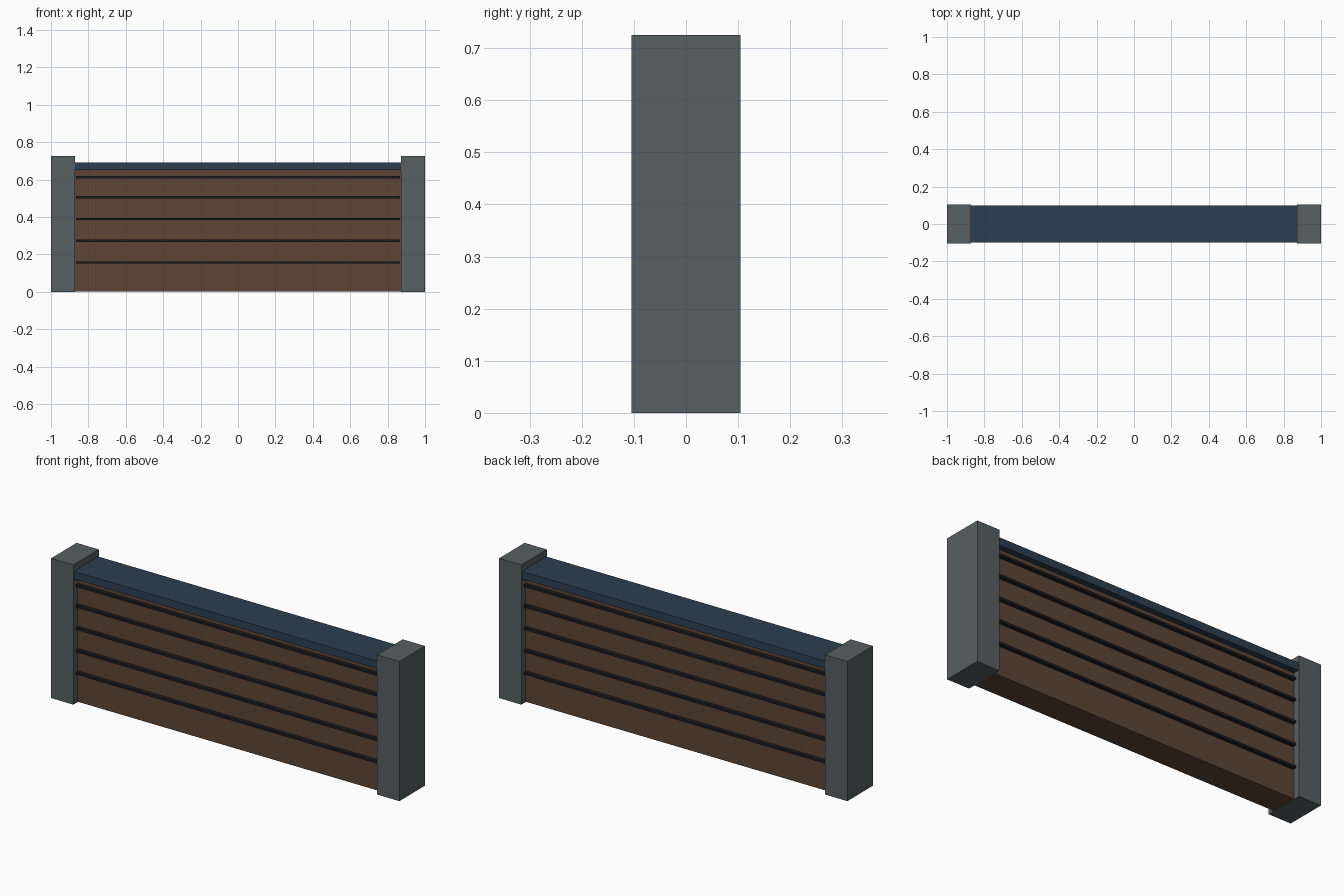
import bpy

cube = bpy.data.objects.get("Cube")
if cube:
    bpy.data.objects.remove(cube, do_unlink=True)


def make_material(name, rgb):
    # sRGB bytes to linear colour
    lin = [(c / 255 / 12.92) if c < 11 else ((c / 255 + 0.055) / 1.055) ** 2.4 for c in rgb]
    mat = bpy.data.materials.new(name)
    mat.use_nodes = True
    mat.diffuse_color = (*lin, 1)
    mat.node_tree.nodes["Principled BSDF"].inputs["Base Color"].default_value = (*lin, 1)
    return mat


stone = make_material("grey stone", (86, 96, 98))
wood = make_material("brown wood", (93, 70, 54))
blue = make_material("dark blue", (44, 62, 80))
black = make_material("near black", (30, 30, 32))


def box(name, mat, x, y, z):
    """Box spanning the given (low, high) range on each axis."""
    spans = (x, y, z)
    bpy.ops.mesh.primitive_cube_add(size=1, location=[(a + b) / 2 for a, b in spans])
    obj = bpy.context.object
    obj.name = name
    obj.scale = [b - a for a, b in spans]
    bpy.ops.object.transform_apply(location=False, rotation=False, scale=True)
    obj.data.materials.append(mat)
    return obj


INNER = 0.872

# End posts
box("left_post", stone, (INNER, 1), (-0.105, 0.105), (0, 0.725))
box("right_post", stone, (-1, -INNER), (-0.105, 0.105), (0, 0.725))

# Wall panel and overhanging cap rail
box("wall_panel", wood, (-INNER, INNER), (-0.07, 0.07), (0.002, 0.65))
box("cap_rail", blue, (-INNER, INNER), (-0.1, 0.1), (0.65, 0.69))

# Thin dark strips standing proud of both faces
for i, z in enumerate((0.157, 0.273, 0.389, 0.505, 0.612)):
    for side, name in ((-1, "front"), (1, "back")):
        y = sorted((side * 0.065, side * 0.089))
        box(f"{name}_strip_{i + 1}", black, (-0.867, 0.867), y, (z - 0.006, z + 0.006))
